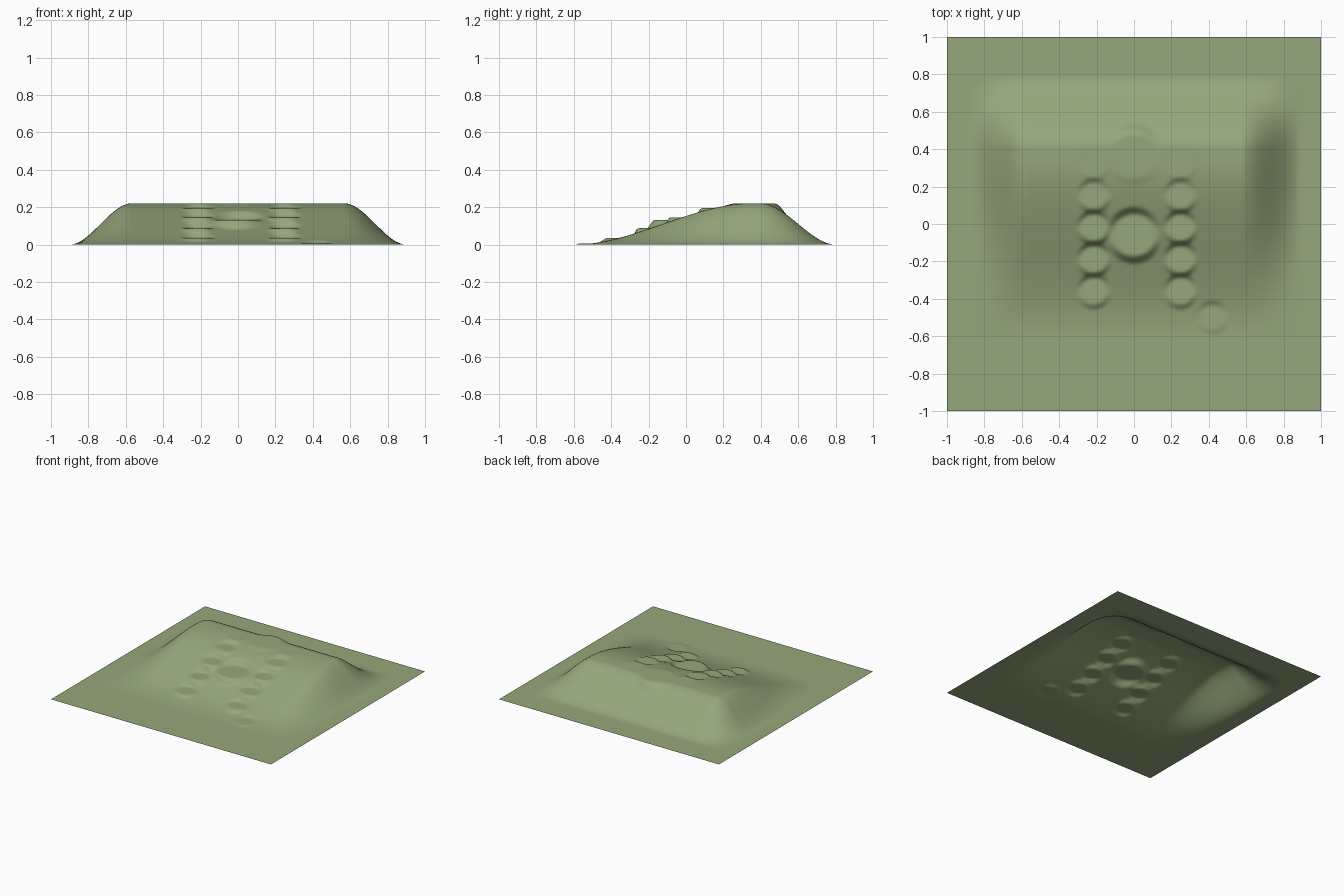
import bpy, bmesh, math

if "Cube" in bpy.data.objects:
    bpy.data.objects.remove(bpy.data.objects["Cube"])


def smooth(a, b, v):
    t = min(1.0, max(0.0, (v - a) / (b - a)))
    return t * t * (3 - 2 * t)


# broad hill: long front slope, short back slope, rounded sides
def hill(x, y):
    side = 1 - smooth(0.57, 0.9, abs(x))
    front = smooth(-0.6, 0.35, y)
    back = 1 - smooth(0.4, 0.8, y)
    return 0.22 * side * front * back


# levelled round pads: x, y, flat radius, outer radius
pads = [(x, 0.15 - 0.17 * i, 0.065, 0.10) for x in (-0.215, 0.248) for i in range(-1, 4)]
pads += [(0, 0.37, 0.10, 0.17), (0, -0.06, 0.105, 0.155), (0.42, -0.5, 0.06, 0.095)]


def height(x, y):
    z = hill(x, y)
    for px, py, inner, outer in pads:
        w = 1 - smooth(inner, outer, math.hypot(x - px, y - py))
        z += (hill(px, py) - z) * w
    return z


# terrain sheet
bm = bmesh.new()
bmesh.ops.create_grid(bm, x_segments=160, y_segments=160, size=1.0)
for v in bm.verts:
    v.co.z = height(v.co.x, v.co.y)
for f in bm.faces:
    f.smooth = True
mesh = bpy.data.meshes.new("terrain")
bm.to_mesh(mesh)
bm.free()
terrain = bpy.data.objects.new("terrain", mesh)
bpy.context.collection.objects.link(terrain)

grass = bpy.data.materials.new("grass green")
grass.diffuse_color = (0.30, 0.39, 0.20, 1)
grass.use_nodes = True
grass.node_tree.nodes["Principled BSDF"].inputs["Base Color"].default_value = grass.diffuse_color
mesh.materials.append(grass)
